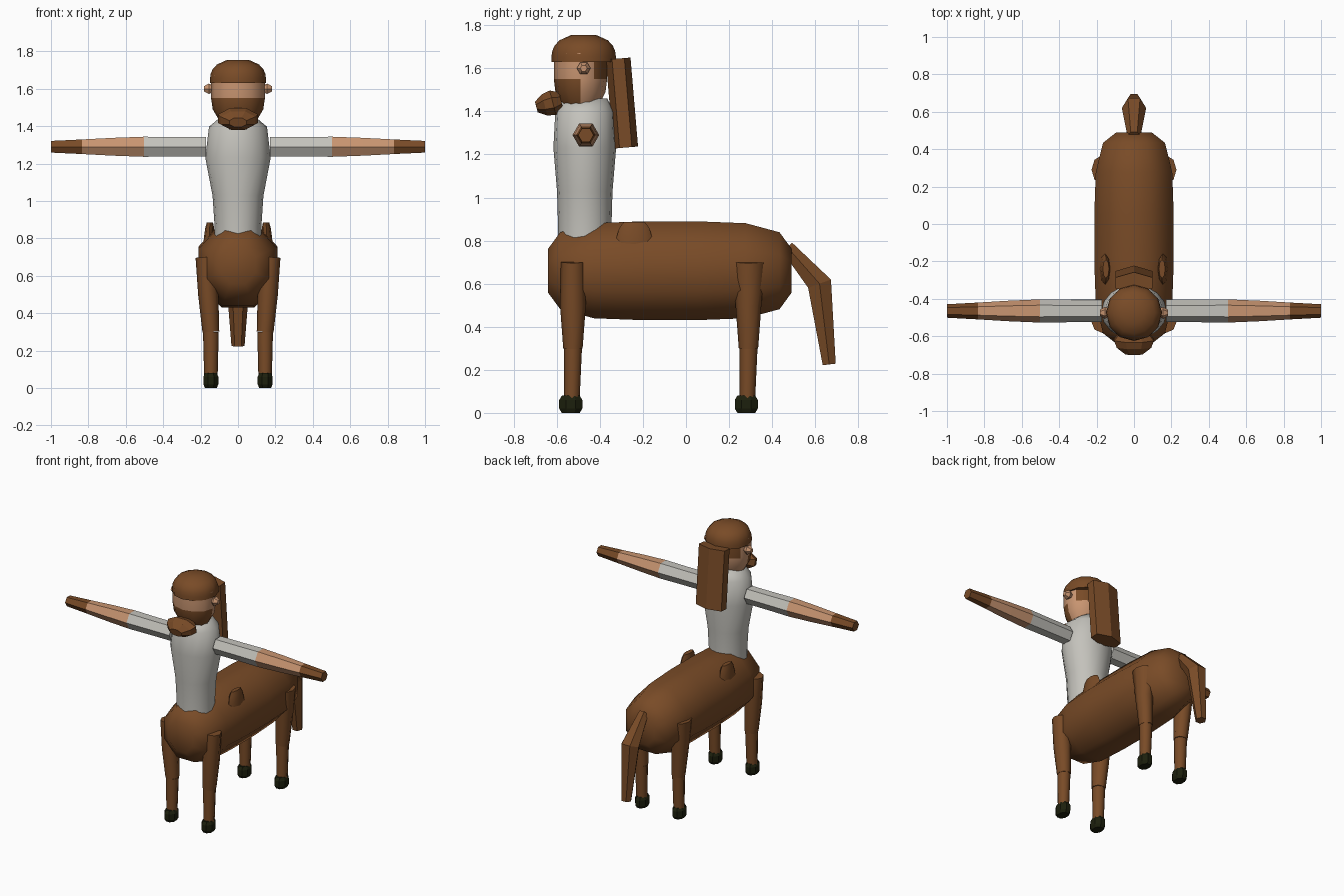
import bpy
import bmesh
from math import sin, cos, pi, sqrt, radians
from mathutils import Vector

if "Cube" in bpy.data.objects:
    bpy.data.objects.remove(bpy.data.objects["Cube"])

ACROSS_X = Vector((1, 0, 0))
ACROSS_Y = Vector((0, 1, 0))


def material(name, *color):
    made = bpy.data.materials.new(name)
    made.use_nodes = True
    made.diffuse_color = (*color, 1)
    shader = made.node_tree.nodes["Principled BSDF"]
    shader.inputs["Base Color"].default_value = (*color, 1)
    return made


BROWN = material("chestnut brown", 0.19, 0.07, 0.02)
SKIN = material("skin", 0.58, 0.3, 0.165)
SHIRT = material("shirt grey", 0.55, 0.54, 0.5)
HOOF = material("hoof black", 0.012, 0.014, 0.004)


def spread(start, end, count, ease=False):
    """Points from start to end, even or crowded toward both ends."""
    points = []
    for i in range(count):
        t = i / (count - 1)
        if ease:
            t = (1 - cos(pi * t)) / 2
        points.append(Vector(start).lerp(Vector(end), t))
    return points


def tube(name, path, widths, materials, sides=8, turn=0, across=ACROSS_X,
         depth=lambda w: w, smooth=None, rule=None):
    """Skin elliptical rings along a path; depth derives each ring's second radius."""
    bm = bmesh.new()
    rings = []
    for index, (point, width) in enumerate(zip(path, widths)):
        before = Vector(path[max(index - 1, 0)])
        after = Vector(path[min(index + 1, len(path) - 1)])
        normal = (after - before).cross(across).normalized()
        ring = []
        for corner in range(sides):
            angle = (corner + turn) * 2 * pi / sides
            offset = across * width * cos(angle) + normal * depth(width) * sin(angle)
            ring.append(bm.verts.new(Vector(point) + offset))
        rings.append(ring)
    for lower, upper in zip(rings, rings[1:]):
        for i in range(sides):
            j = (i + 1) % sides
            bm.faces.new((lower[i], lower[j], upper[j], upper[i]))
    bm.faces.new(rings[0])
    bm.faces.new(rings[-1])
    bmesh.ops.recalc_face_normals(bm, faces=bm.faces)
    if rule:
        for face in bm.faces:
            face.material_index = rule(face.calc_center_median())
    mesh = bpy.data.meshes.new(name)
    bm.to_mesh(mesh)
    bm.free()
    for item in materials:
        mesh.materials.append(item)
    part = bpy.data.objects.new(name, mesh)
    bpy.context.collection.objects.link(part)
    if smooth:
        bpy.ops.object.select_all(action="DESELECT")
        part.select_set(True)
        bpy.context.view_layer.objects.active = part
        bpy.ops.object.shade_smooth_by_angle(angle=radians(smooth))


# Horse barrel: an eight-sided superellipse from chest to rump
barrel_path = spread((0, -0.64, 0.66), (0, 0.49, 0.66), 8, ease=True)
barrel_widths = []
for point in barrel_path:
    along = 0.99 * (point.y + 0.075) / 0.565
    barrel_widths.append(0.23 * (1 - along ** 4) ** 0.25)
tube("horse_body", barrel_path, barrel_widths, [BROWN],
     turn=0.5, depth=lambda w: w * 1.08, smooth=50)

# Horse tail, bent once
tube("horse_tail", [(0, 0.47, 0.77), (0, 0.62, 0.6), (0, 0.665, 0.225)],
     [0.035, 0.065, 0.035], [BROWN], sides=6)

# Shirt torso, narrow at the waist and closed at the neck
tube("torso", spread((0, -0.47, 0.8), (0, -0.47, 1.46), 6, ease=True),
     [0.125, 0.125, 0.136, 0.175, 0.155, 0.08], [SHIRT],
     sides=16, depth=lambda w: (w + 0.16) / 2.3, smooth=60)


# Head: beard low in front, hair high behind, bare skin elsewhere
def head_color(center):
    beard = center.z < 1.55 and center.y < -0.49
    hair = center.z > 1.55 and center.y > -0.43
    return int(beard or hair)


tube("head", spread((0, -0.49, 1.43), (0, -0.49, 1.67), 5),
     [0.1, 0.135, 0.144, 0.144, 0.144], [SKIN, BROWN],
     sides=12, depth=lambda w: w * 0.86, smooth=60, rule=head_color)

# Domed hair cap
cap_path = spread((0, -0.475, 1.63), (0, -0.475, 1.755), 6)
cap_widths = [0.15 * sqrt(1 - (0.19 * step) ** 3) for step in range(6)]
tube("hair_cap", cap_path, cap_widths, [BROWN], sides=12, smooth=60)

# Hair hanging down the back
tube("back_hair", [(0, -0.315, 1.645), (0, -0.28, 1.232)], [0.115, 0.115],
     [BROWN], sides=6, turn=0.5, depth=lambda w: w / 2)

# Beard tuft under the chin
tube("beard_tuft", spread((0, -0.58, 1.45), (0, -0.695, 1.42), 4),
     [0.08, 0.115, 0.1, 0.05], [BROWN], turn=0.5, depth=lambda w: w * 0.55)


# Arm: sleeve, then bare forearm, then brown hand
def arm_color(center):
    reach = abs(center.x)
    return int(reach > 0.5) + int(reach > 0.83)


for sign, side in ((1, "left"), (-1, "right")):
    tube(side + "_arm", spread((sign * 0.17, -0.465, 1.29), (sign, -0.465, 1.29), 6),
         [0.06, 0.06, 0.062, 0.055, 0.045, 0.036], [SHIRT, SKIN, BROWN],
         sides=6, across=ACROSS_Y, rule=arm_color)

    tube(side + "_ear", spread((sign * 0.13, -0.475, 1.6), (sign * 0.182, -0.475, 1.6), 3),
         [0.02, 0.032, 0.016], [SKIN], sides=6, across=ACROSS_Y)

    # Rounded stub standing on the back
    tube(side + "_back_stub",
         spread((sign * 0.155, -0.24, 0.78), (sign * 0.15, -0.24, 0.885), 4, ease=True),
         [0.088, 0.085, 0.07, 0.05], [BROWN],
         across=ACROSS_Y, depth=lambda w: w / 3, smooth=40)

    # Legs: broad thigh leaning outward, straight shin, bevelled hoof
    for end, y, thigh in (("front", -0.525, 0.056), ("rear", 0.29, 0.076)):
        name = side + "_" + end
        hip = Vector((sign * 0.173, y, 0.7))
        knee = Vector((sign * 0.145, y, 0.3))
        ankle = Vector((knee.x, y - 0.005, 0.06))
        hoof_base = Vector((knee.x, y - 0.01, 0))
        hoof_top = Vector((knee.x, y - 0.01, 0.08))
        tube(name + "_upper_leg", spread(hip, knee, 3), [thigh, 0.06, 0.045], [BROWN],
             across=ACROSS_Y, depth=lambda w: min(w, 0.054), smooth=50)
        tube(name + "_lower_leg", [knee, ankle], [0.042, 0.036], [BROWN],
             across=ACROSS_Y, smooth=50)
        tube(name + "_hoof", spread(hoof_base, hoof_top, 4, ease=True),
             [0.045, 0.058, 0.058, 0.045], [HOOF],
             turn=0.5, across=ACROSS_Y, depth=lambda w: w * 0.75)
